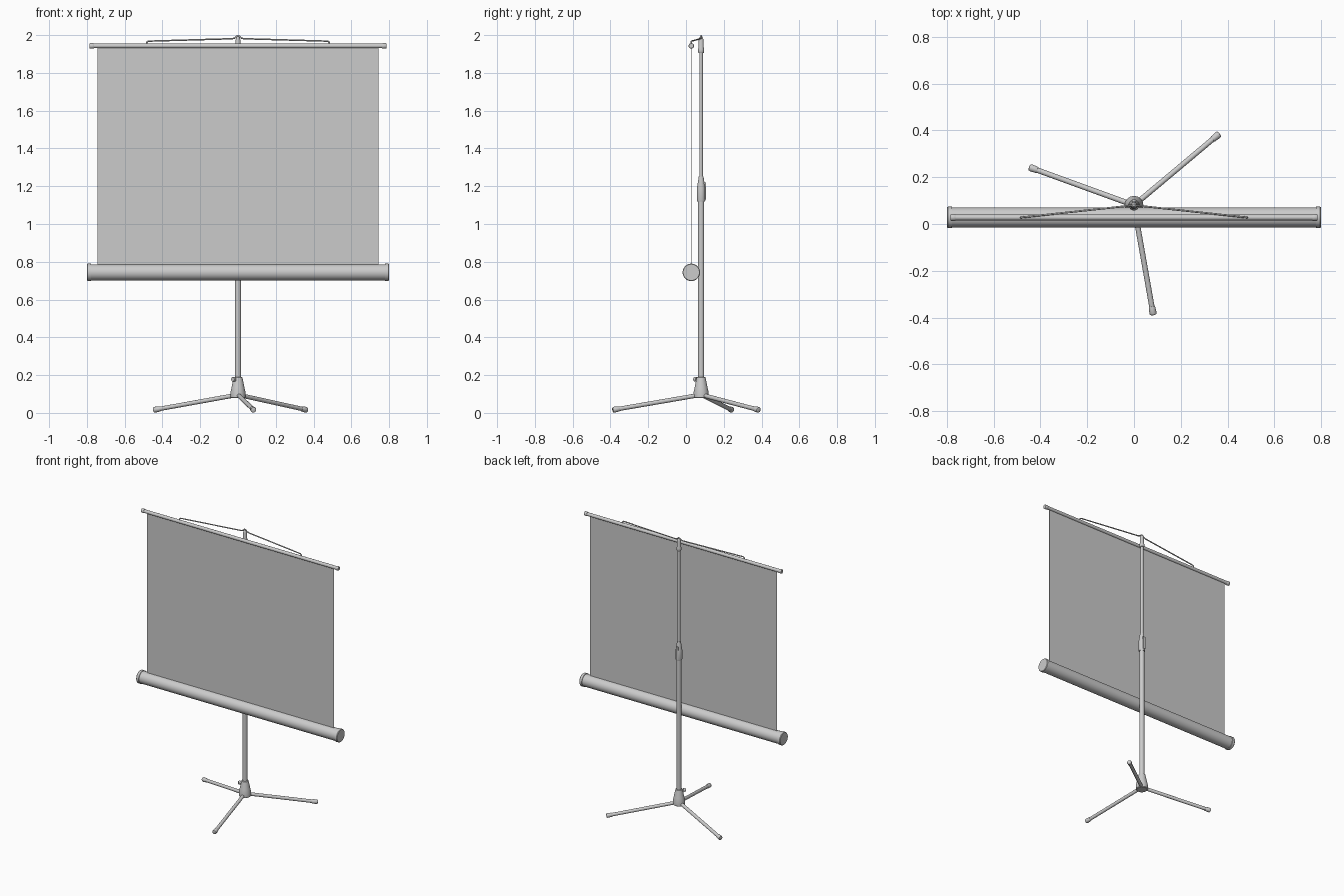
import bpy, bmesh
from math import cos, sin, radians, pi
from mathutils import Vector

if "Cube" in bpy.data.objects:
    bpy.data.objects.remove(bpy.data.objects["Cube"])

POLE_Y, SCREEN_Y = 0.08, 0.028


def finish(name, bm, bevel=0):
    bmesh.ops.recalc_face_normals(bm, faces=bm.faces)
    me = bpy.data.meshes.new(name)
    bm.to_mesh(me)
    bm.free()
    ob = bpy.data.objects.new(name, me)
    bpy.context.collection.objects.link(ob)
    bpy.ops.object.select_all(action='DESELECT')
    ob.select_set(True)
    bpy.context.view_layer.objects.active = ob
    bpy.ops.object.shade_smooth_by_angle(angle=radians(35))
    return ob


def lathe(name, origin, axis, profile, sides=32):
    """Revolve (distance, radius) pairs around an axis, with capped ends."""
    bm = bmesh.new()
    q = Vector(axis).to_track_quat('Z', 'Y')
    rings = [[bm.verts.new(Vector(origin) + q @ Vector((r * cos(2 * pi * i / sides), r * sin(2 * pi * i / sides), d)))
              for i in range(sides)] for d, r in profile]
    for a, b in zip(rings, rings[1:]):
        for i in range(sides):
            j = (i + 1) % sides
            bm.faces.new((a[i], a[j], b[j], b[i]))
    bm.faces.new(rings[0])
    bm.faces.new(rings[-1])
    return finish(name, bm)


def box(name, centre, size):
    bm = bmesh.new()
    bmesh.ops.create_cube(bm, size=1)
    for v in bm.verts:
        v.co = Vector(centre) + Vector(a * b for a, b in zip(v.co, size))
    return finish(name, bm)


# telescopic pole
pole = (0, POLE_Y, 0)
up = (0, 0, 1)
lathe("lower_pole", pole, up, [(0.10, 0.0165), (1.16, 0.0165)])
lathe("upper_pole", pole, up, [(1.15, 0.0095), (1.93, 0.0095)], 24)
lathe("height_collar", pole, up, [(1.12, 0.0205), (1.125, 0.022), (1.19, 0.022),
                                  (1.235, 0.015), (1.252, 0.013)])
box("collar_lever", (0, POLE_Y + 0.019, 1.175), (0.016, 0.012, 0.09))
lathe("pole_head", pole, up, [(1.905, 0.013), (1.91, 0.016), (1.925, 0.016), (1.935, 0.0135),
                              (1.975, 0.0125), (1.985, 0.010), (1.993, 0.005)], 24)

# tripod hub with its clamp knob
lathe("tripod_hub", pole, up, [(0.078, 0.034), (0.082, 0.039), (0.108, 0.040), (0.135, 0.034),
                               (0.17, 0.027), (0.188, 0.023), (0.19, 0.02)])
knob_dir = Vector((-0.62, -0.78, 0))
lathe("hub_knob", (0, POLE_Y, 0.178), knob_dir, [(0.015, 0.005), (0.028, 0.005), (0.029, 0.011),
                                                 (0.032, 0.013), (0.042, 0.013), (0.045, 0.011)], 20)

# three splayed legs with rubber feet
for n, angle in enumerate((40, 160, 280), 1):
    out = Vector((cos(radians(angle)), sin(radians(angle)), 0))
    start = Vector((0, POLE_Y, 0)) + out * 0.012 + Vector((0, 0, 0.094))
    end = Vector((0, POLE_Y, 0)) + out * 0.476 + Vector((0, 0, 0.0155))
    d = end - start
    L = d.length
    lathe(f"leg_{n}", start, d, [(0, 0.0115), (L - 0.02, 0.0115)], 20)
    lathe(f"foot_{n}", start, d, [(L - 0.038, 0.0125), (L - 0.035, 0.0138), (L - 0.008, 0.0155),
                                  (L - 0.002, 0.0135), (L, 0.009)], 20)

# roller casing, screen sheet and top bar
along = (1, 0, 0)
lathe("roller_casing", (0, SCREEN_Y, 0.744), along, [(-0.79, 0.0425), (0.79, 0.0425)], 48)
box("screen_sheet", (0, SCREEN_Y, 1.345), (1.49, 0.002, 1.2))
lathe("top_bar", (0, SCREEN_Y, 1.943), along, [(-0.775, 0.012), (0.775, 0.012)], 24)
for side, s in (("left", -1), ("right", 1)):
    lathe(f"casing_cap_{side}", (0, SCREEN_Y, 0.744), (s, 0, 0),
          [(0.778, 0.0445), (0.779, 0.046), (0.796, 0.046), (0.80, 0.043)], 48)
    lathe(f"bar_cap_{side}", (0, SCREEN_Y, 1.943), (s, 0, 0),
          [(0.763, 0.0135), (0.765, 0.0145), (0.782, 0.0145), (0.785, 0.0125)], 24)

# hanging wire bracket hooked over the pole head
half = [(0.484, SCREEN_Y, 1.948), (0.484, SCREEN_Y, 1.962), (0.476, SCREEN_Y + 0.001, 1.968),
        (0.03, POLE_Y - 0.003, 1.981), (0.016, POLE_Y - 0.001, 1.985), (0.006, POLE_Y, 1.995)]
points = [(-x, y, z) for x, y, z in half] + [(0, POLE_Y, 1.996)] + half[::-1]
cu = bpy.data.curves.new("hanging_wire", 'CURVE')
cu.dimensions = '3D'
cu.bevel_depth = 0.004
cu.bevel_resolution = 3
cu.use_fill_caps = True
sp = cu.splines.new('POLY')
sp.points.add(len(points) - 1)
for p, co in zip(sp.points, points):
    p.co = (*co, 1)
wire = bpy.data.objects.new("hanging_wire", cu)
bpy.context.collection.objects.link(wire)
